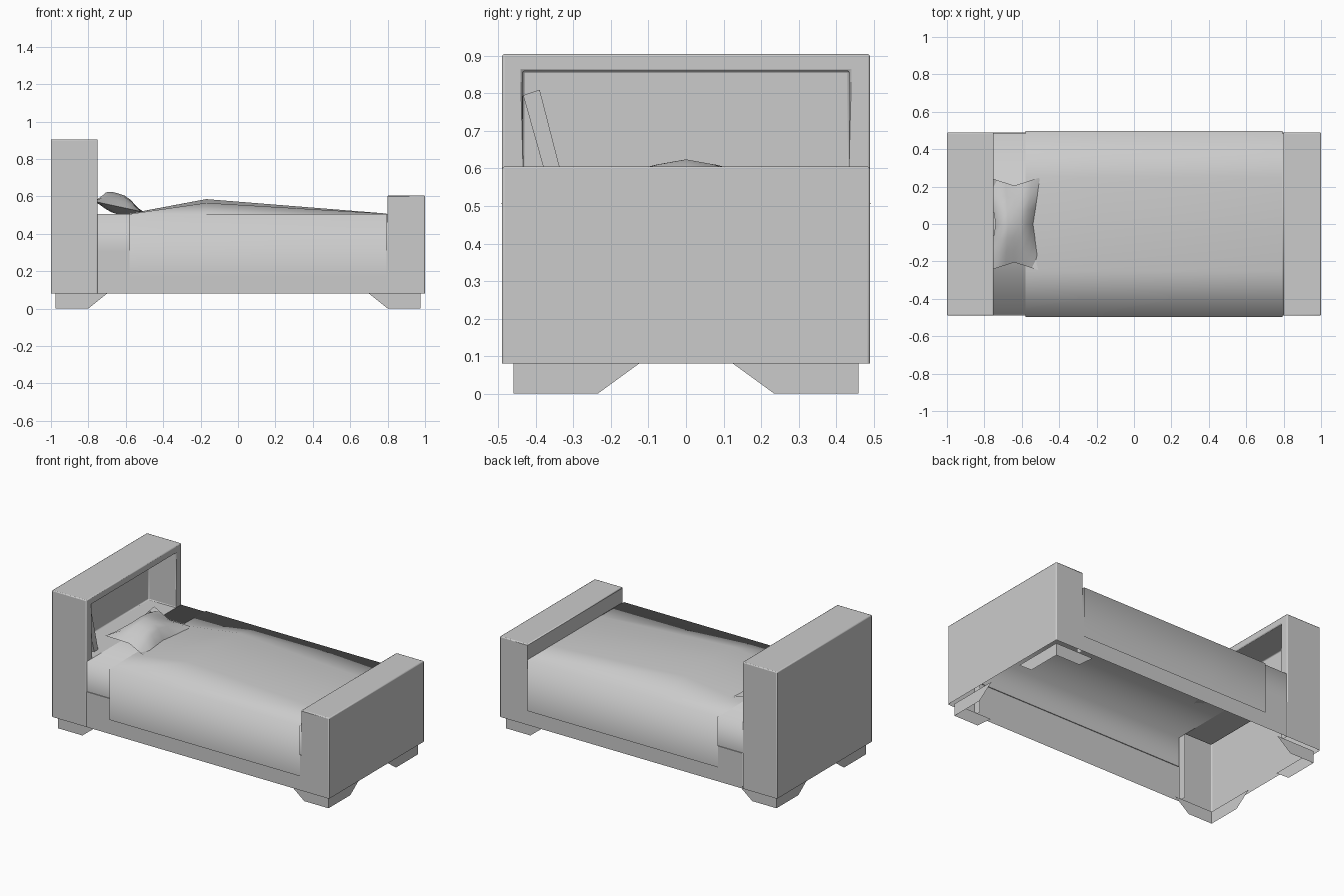
import bpy, bmesh, math

if "Cube" in bpy.data.objects:
    bpy.data.objects.remove(bpy.data.objects["Cube"])

grey = bpy.data.materials.new("plain_grey")
grey.diffuse_color = (0.6, 0.6, 0.6, 1)
grey.use_nodes = True
grey.node_tree.nodes["Principled BSDF"].inputs["Base Color"].default_value = grey.diffuse_color


def finish(name, bm, smooth=None, bevel=0):
    """Turn a bmesh into a named object; smooth is an angle in degrees."""
    bmesh.ops.remove_doubles(bm, verts=bm.verts, dist=1e-5)
    bmesh.ops.recalc_face_normals(bm, faces=bm.faces)
    me = bpy.data.meshes.new(name)
    bm.to_mesh(me)
    bm.free()
    me.materials.append(grey)
    ob = bpy.data.objects.new(name, me)
    bpy.context.collection.objects.link(ob)
    if bevel:
        m = ob.modifiers.new("soft_edges", 'BEVEL')
        m.width, m.segments, m.limit_method = bevel, 2, 'ANGLE'
    if smooth:
        bpy.ops.object.select_all(action='DESELECT')
        ob.select_set(True)
        bpy.context.view_layer.objects.active = ob
        bpy.ops.object.shade_smooth_by_angle(angle=math.radians(smooth))
    return ob


def face(bm, pts):
    return bm.faces.new([bm.verts.new(p) for p in pts])


def shell(bm, x0, x1, y, z0, z1, skip):
    """Box around y = 0 without the named sides."""
    sides = {
        "left": [(x0, -y, z0), (x0, y, z0), (x0, y, z1), (x0, -y, z1)],
        "right": [(x1, -y, z0), (x1, y, z0), (x1, y, z1), (x1, -y, z1)],
        "front": [(x0, -y, z0), (x1, -y, z0), (x1, -y, z1), (x0, -y, z1)],
        "back": [(x0, y, z0), (x1, y, z0), (x1, y, z1), (x0, y, z1)],
        "bottom": [(x0, -y, z0), (x1, -y, z0), (x1, y, z0), (x0, y, z0)],
        "top": [(x0, -y, z1), (x1, -y, z1), (x1, y, z1), (x0, y, z1)]}
    for key, pts in sides.items():
        if key not in skip:
            face(bm, pts)


W, BASE = 0.49, 0.08

# Headboard: hollow case with a deep shelf opening towards the bed
bm = bmesh.new()
shell(bm, -1, -0.75, W, BASE, 0.905, ("bottom", "right"))
iy, iz, floor = 0.435, 0.86, 0.505
for s in (-1, 1):
    face(bm, [(-0.75, s * W, BASE), (-0.75, s * iy, BASE), (-0.75, s * iy, floor),
              (-0.75, s * iy, iz), (-0.75, s * W, 0.905)])
face(bm, [(-0.75, -iy, iz), (-0.75, iy, iz), (-0.75, W, 0.905), (-0.75, -W, 0.905)])
shell(bm, -0.95, -0.75, iy, floor, iz, ("right",))
finish("headboard", bm, 40, 0.006)

# Footboard: hollow case, open underneath
bm = bmesh.new()
shell(bm, 0.8, 1, W, BASE, 0.605, ("bottom", "left"))
face(bm, [(0.8, -W, 0.5), (0.8, W, 0.5), (0.8, W, 0.605), (0.8, -W, 0.605)])
for s in (-1, 1):
    face(bm, [(0.8, s * W, BASE), (0.8, s * 0.44, BASE), (0.8, s * 0.44, 0.5), (0.8, s * W, 0.5)])
finish("footboard", bm, 40, 0.006)

# Side rails
for name, s in (("front_rail", -1), ("back_rail", 1)):
    bm = bmesh.new()
    face(bm, [(-0.75, s * W, BASE), (0.8, s * W, BASE), (0.8, s * W, 0.31), (-0.75, s * W, 0.31)])
    face(bm, [(-0.75, s * W, 0.31), (0.8, s * W, 0.31), (0.8, s * 0.485, 0.31), (-0.75, s * 0.485, 0.31)])
    finish(name, bm)

# Mattress: sides and top only
bm = bmesh.new()
shell(bm, -0.75, 0.8, 0.485, 0.31, 0.505, ("bottom", "left", "right"))
finish("mattress", bm, 100)

# Blanket: draped over the sides, humped along the middle
bm = bmesh.new()
rows = []
for x, hump in ((-0.58, 0.003), (-0.17, 0.08), (0.795, 0.003)):
    sec = [(-0.497, 0.175), (-0.497, 0.505), (-0.25, 0.505 + 0.75 * hump), (0, 0.505 + hump),
           (0.25, 0.505 + 0.75 * hump), (0.497, 0.505), (0.497, 0.175)]
    rows.append([bm.verts.new((x, y, z)) for y, z in sec])
for a, b in zip(rows, rows[1:]):
    for i in range(6):
        bm.faces.new((a[i], b[i], b[i + 1], a[i + 1]))
finish("blanket", bm, 120)

# Pillow: pinched corners, leaning up into the shelf
bm = bmesh.new()
N = 6
for side in (-1, 1):
    grid = []
    for i in range(N + 1):
        row = []
        for j in range(N + 1):
            u, v = 2 * i / N - 1, 2 * j / N - 1
            x = -0.64 + u * (0.14 - 0.04 * (1 - abs(v)))
            y = v * (0.25 - 0.045 * (1 - abs(u)))
            puff = 0.07 * (1 - u ** 4) * (1 - abs(v) ** 1.5)
            z = 0.545 - 0.03 * u + side * puff * (1 if side > 0 else 0.6)
            row.append(bm.verts.new((x, y, z)))
        grid.append(row)
    for i in range(N):
        for j in range(N):
            bm.faces.new((grid[i][j], grid[i + 1][j], grid[i + 1][j + 1], grid[i][j + 1]))
finish("pillow", bm, 50)

# Book leaning on the shelf wall
bm = bmesh.new()
prof = [(-0.353, 0.507), (-0.312, 0.507), (-0.39, 0.81), (-0.434, 0.795)]
front, back = [[bm.verts.new((x, y, z)) for y, z in prof] for x in (-0.79, -0.945)]
bm.faces.new(front)
bm.faces.new(back)
for i in range(4):
    k = (i + 1) % 4
    bm.faces.new((front[i], front[k], back[k], back[i]))
finish("book", bm)

# Feet: corner brackets with sloping ends
for sx, end in ((-1, "head"), (1, "foot")):
    for sy, side in ((-1, "front"), (1, "back")):
        bm = bmesh.new()
        cx, cy = sx * 0.975, sy * 0.46
        face(bm, [(cx, cy, 0), (sx * 0.8, cy, 0), (sx * 0.7, cy, BASE), (cx, cy, BASE)])
        face(bm, [(cx, cy, 0), (cx, sy * 0.235, 0), (cx, sy * 0.125, BASE), (cx, cy, BASE)])
        finish(f"{end}_{side}_foot", bm)
